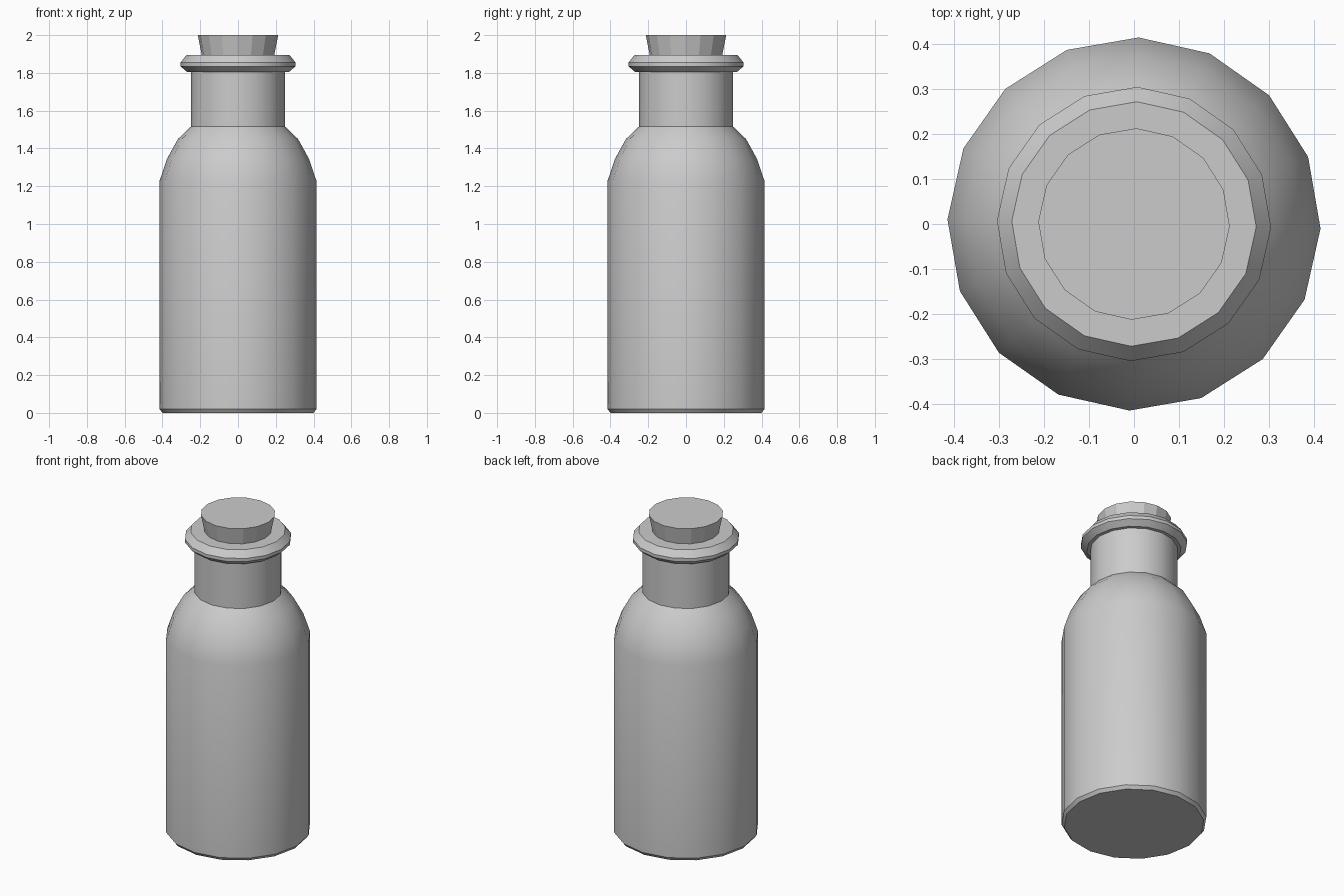
import bpy, bmesh, math

if "Cube" in bpy.data.objects:
    bpy.data.objects.remove(bpy.data.objects["Cube"])

SIDES = 16
TURN = math.radians(-1.4)


def lathe(name, profile, smooth_angle=None):
    """Revolve (radius, z) points into a closed, capped solid."""
    bm = bmesh.new()
    rings = []
    for r, z in profile:
        ring = []
        for i in range(SIDES):
            a = TURN + 2 * math.pi * i / SIDES
            ring.append(bm.verts.new((r * math.cos(a), r * math.sin(a), z)))
        rings.append(ring)
    for lo, hi in zip(rings, rings[1:]):
        for i in range(SIDES):
            j = (i + 1) % SIDES
            bm.faces.new((lo[i], lo[j], hi[j], hi[i]))
    bm.faces.new(rings[0][::-1])
    bm.faces.new(rings[-1])
    mesh = bpy.data.meshes.new(name)
    bm.to_mesh(mesh)
    bm.free()
    obj = bpy.data.objects.new(name, mesh)
    bpy.context.collection.objects.link(obj)
    if smooth_angle:
        bpy.ops.object.select_all(action='DESELECT')
        obj.select_set(True)
        bpy.context.view_layer.objects.active = obj
        bpy.ops.object.shade_smooth_by_angle(angle=math.radians(smooth_angle))
    return obj


# Bottle: base bevel, straight wall, rounded shoulder, neck and bevelled lip
lathe("bottle", [
    (0.40, 0.0), (0.415, 0.02), (0.415, 1.23), (0.376, 1.345),
    (0.318, 1.45), (0.25, 1.515), (0.25, 1.805), (0.27, 1.805),
    (0.305, 1.835), (0.305, 1.855), (0.272, 1.895),
], 30)

# Tapered stopper, faceted, set into the lip
lathe("cork", [(0.175, 1.82), (0.192, 1.895), (0.213, 2.0)])
